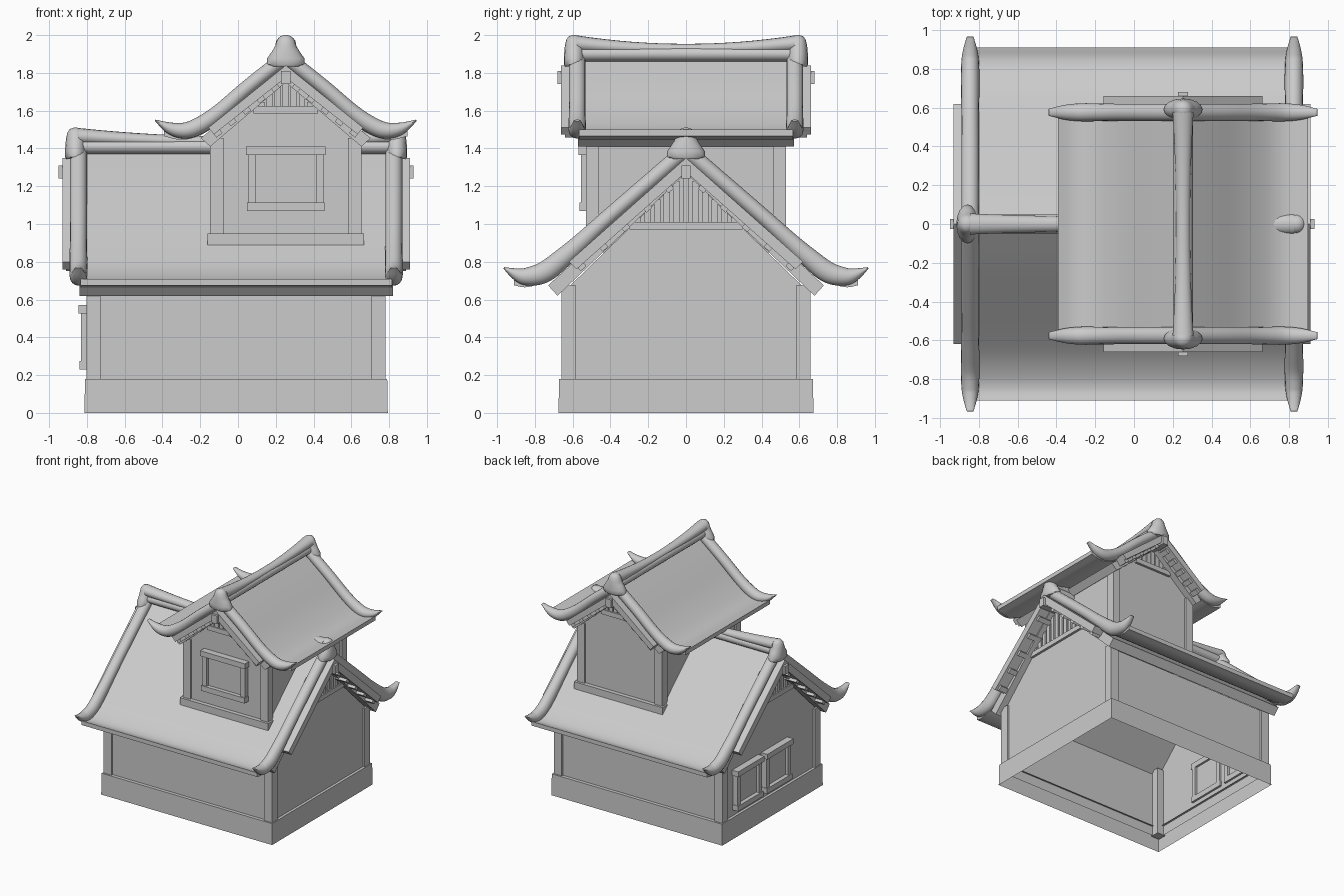
import bpy, bmesh, math
from mathutils import Vector

cube = bpy.data.objects.get("Cube")
if cube:
    bpy.data.objects.remove(cube, do_unlink=True)

grey = bpy.data.materials.new("plain grey")
grey.use_nodes = True
grey.diffuse_color = (0.6, 0.6, 0.6, 1)
grey.node_tree.nodes["Principled BSDF"].inputs["Base Color"].default_value = (0.6, 0.6, 0.6, 1)


# Frames turn (across, along the ridge, up) into world positions
def main_frame(u, w, z):
    return Vector((w - 0.01, u, z))


def tower_frame(u, w, z):
    return Vector((u + 0.253, w, z))


def finish(name, bm, smooth=False):
    bmesh.ops.recalc_face_normals(bm, faces=bm.faces)
    mesh = bpy.data.meshes.new(name)
    bm.to_mesh(mesh)
    bm.free()
    mesh.materials.append(grey)
    obj = bpy.data.objects.new(name, mesh)
    bpy.context.collection.objects.link(obj)
    if smooth:
        bpy.ops.object.select_all(action="DESELECT")
        obj.select_set(True)
        bpy.context.view_layer.objects.active = obj
        bpy.ops.object.shade_smooth_by_angle(angle=math.radians(40))
    return obj


def loft(name, rings, smooth=True, caps=True):
    bm = bmesh.new()
    loops = [[bm.verts.new(p) for p in ring] for ring in rings]
    n = len(loops[0])
    for a, b in zip(loops, loops[1:]):
        for i in range(n):
            bm.faces.new((a[i], a[(i + 1) % n], b[(i + 1) % n], b[i]))
    if caps:
        bm.faces.new(loops[0])
        bm.faces.new(loops[-1])
    return finish(name, bm, smooth)


def extrude(name, frame, profile, w0, w1, smooth=False, caps=True):
    return loft(name, [[frame(u, w, z) for u, z in profile] for w in (w0, w1)], smooth, caps)


def box(name, frame, u, w, z):
    extrude(name, frame, [(u[0], z[0]), (u[1], z[0]), (u[1], z[1]), (u[0], z[1])], *w)


def spline(pts, steps=5):
    """Catmull-Rom curve through the points."""
    p = [Vector(q) for q in pts]
    p = [2 * p[0] - p[1]] + p + [2 * p[-1] - p[-2]]
    out = []
    for a, b, c, d in zip(p, p[1:], p[2:], p[3:]):
        for k in range(steps):
            t = k / steps
            out.append(0.5 * (2 * b + (c - a) * t + (2 * a - 5 * b + 4 * c - d) * t * t
                              + (3 * b - a - 3 * c + d) * t ** 3))
    return out + [p[-2]]


def mirrored(half):
    return [(-u, z) for u, z in reversed(half[1:])] + list(half)


def band(top, bottom):
    """Closed gable-shaped strip from two half lines that start at the apex."""
    return mirrored(top) + mirrored(bottom)[::-1]


ANGLES = [2 * math.pi * i / 16 for i in range(16)]


def rake_roll(name, frame, side, w, path):
    # path items: across, up, radius, half width
    pts, rings = spline(path), []
    for i, p in enumerate(pts):
        t = pts[min(i + 1, len(pts) - 1)] - pts[max(i - 1, 0)]
        t = Vector((t[0], t[1])).normalized()
        rings.append([frame(side * (p[0] - t.y * p[2] * math.sin(a)), w + p[3] * math.cos(a),
                            p[1] + t.x * p[2] * math.sin(a)) for a in ANGLES])
    loft(name, rings)


def ridge(name, frame, half, z):
    # Straight lower roll and sagging cap
    for part, sag, r0, r1, lift in (("roll", 0, 0.05, 0, -0.005), ("cap", 0.03, 0.036, 0.018, 0.02)):
        rings = []
        for k in range(-8, 9):
            s = (k / 8) ** 2
            r = r0 + r1 * s
            rings.append([frame(r * math.cos(a), half * k / 8, z + lift + sag * s + r * 0.8 * math.sin(a))
                          for a in ANGLES])
        loft(name + "_" + part, rings)


FINIAL = [(-0.165, 0.085, 0.05), (-0.155, 0.1, 0.056), (-0.125, 0.1, 0.056), (-0.085, 0.072, 0.053),
          (-0.055, 0.055, 0.05), (-0.025, 0.046, 0.043), (-0.007, 0.03, 0.03), (0, 0.01, 0.01)]


def finial(name, frame, w, top):
    loft(name, [[frame(a * math.cos(t), w + b * math.sin(t), top + z) for t in ANGLES]
                for z, a, b in FINIAL])


def roof(name, frame, sheet, path, slab, beam, half, top, tie):
    # Curved covering, straight under layer, ridge
    curve = [tuple(p) for p in spline(sheet)]
    thick = 0.035
    extrude(name + "_covering", frame, band(curve, [(u, z - thick) for u, z in curve]),
            -half + 0.01, half - 0.01, True)
    extrude(name + "_under_layer", frame, band(*slab), -half + 0.005, half - 0.005)
    ridge(name + "_ridge", frame, half, top - 0.095)
    (u1, z1), (u0, z0) = beam[1][1], beam[1][0]
    for end in (-1, 1):
        finial(name + "_finial", frame, end * (half + 0.015), top)
        outer = end * (half + 0.085)
        extrude(name + "_rake_beam", frame, band(*beam), end * (half - 0.02), outer)
        zb = beam[1][0][1]
        box(name + "_ridge_beam_end", frame, (-0.025, 0.025), (end * half * 0.9, outer + end * 0.02),
            (zb - 0.035, zb + 0.035))
        # Purlin ends along the rake
        for side in (-1, 1):
            rake_roll(name + "_rake_roll", frame, side, end * half, path)
            d = Vector((u1 - u0, z1 - z0)).normalized()
            n = Vector((d.y, -d.x))
            for k in range(5):
                c = Vector((u0, z0)).lerp(Vector((u1, z1)), 0.16 + 0.2 * k)
                corners = [c + d * i * 0.02 + n * j for i, j in
                           ((-1, -0.02), (1, -0.02), (1, 0.022), (-1, 0.022))]
                extrude(name + "_purlin_end", frame, [(side * q.x, q.y) for q in corners],
                        end * (half - 0.1), outer - end * 0.02)
        # Gable lattice
        zt, ht, wall = tie
        box(name + "_gable_tie", frame, (-ht - 0.02, ht + 0.02), (end * (wall - 0.02), end * (wall + 0.02)),
            (zt - 0.04, zt))
        count = 2 * round(ht / 0.056) + 1
        for k in range(count):
            u = -ht + 2 * ht * (k + 0.5) / count
            peak = zt + (beam[1][0][1] - zt) * (1 - abs(u) / ht)
            box(name + "_gable_slat", frame, (u - 0.017, u + 0.017),
                (end * (wall - 0.01), end * (wall + 0.012)), (zt - 0.01, peak))


def body(name, frame, hu, hw, z0, eave, apex, post):
    # Thin gabled shell open underneath, with corner posts
    bm = bmesh.new()
    profile = [(-hu, z0), (-hu, eave), (0, apex), (hu, eave), (hu, z0)]
    ends = [[bm.verts.new(frame(u, w, z)) for u, z in profile] for w in (-hw, hw)]
    for i in (0, 3):
        bm.faces.new((ends[0][i], ends[0][i + 1], ends[1][i + 1], ends[1][i]))
    for e in ends:
        bm.faces.new(e)
    finish(name + "_walls", bm)
    for su in (-1, 1):
        for sw in (-1, 1):
            box(name + "_corner_post", frame, (su * (hu + 0.015 - post), su * (hu + 0.015)),
                (sw * (hw + 0.015 - post), sw * (hw + 0.015)), (z0, eave + 0.03))


def window(name, place, u, hw, z0, z1):
    # place: across, outward, up
    jamb = 0.04
    for s in (-1, 1):
        box(name + "_jamb", place, sorted((u + s * hw, u + s * (hw - jamb))), (-0.03, 0.03),
            (z0 + 0.03, z1 - 0.03))
    box(name + "_lintel", place, (u - hw - 0.01, u + hw + 0.01), (-0.03, 0.045), (z1 - 0.045, z1))
    box(name + "_sill", place, (u - hw - 0.005, u + hw + 0.005), (-0.03, 0.04), (z0, z0 + 0.045))
    box(name + "_pane", place, (u - hw + jamb, u + hw - jamb), (-0.005, 0.006), (z0 + 0.04, z1 - 0.04))


# Lower house
body("house", main_frame, 0.643, 0.777, 0.1, 0.645, 1.27, 0.075)
plinth = [[main_frame(sx * u, sy * w, z) for sx, sy in ((-1, -1), (1, -1), (1, 1), (-1, 1))]
          for u, w, z in ((0.675, 0.803, 0), (0.672, 0.8, 0.18), (0.63, 0.76, 0.18))]
loft("plinth", plinth, False, False)
roof("main_roof", main_frame,
     [(0, 1.37), (0.2, 1.2), (0.4, 1.02), (0.55, 0.885), (0.68, 0.775), (0.78, 0.718), (0.85, 0.7), (0.91, 0.71)],
     [(0.02, 1.375, 0.042, 0.045), (0.39, 1.055, 0.042, 0.045), (0.55, 0.91, 0.046, 0.045),
      (0.65, 0.822, 0.052, 0.047), (0.75, 0.745, 0.056, 0.048), (0.84, 0.722, 0.048, 0.045),
      (0.9, 0.735, 0.032, 0.036), (0.965, 0.768, 0.004, 0.018)],
     ([(0, 1.345), (0.73, 0.675)], [(0, 1.27), (0.68, 0.62)]),
     ([(0, 1.35), (0.62, 0.8)], [(0, 1.275), (0.58, 0.76)]),
     0.835, 1.51, (1.01, 0.28, 0.777))

# Upper tower
body("tower", tower_frame, 0.385, 0.515, 0.85, 1.425, 1.75, 0.07)
box("tower_base_band", tower_frame, (-0.415, 0.415), (-0.55, 0.55), (0.89, 0.95))
roof("tower_roof", tower_frame,
     [(0, 1.86), (0.15, 1.735), (0.3, 1.605), (0.42, 1.522), (0.5, 1.488), (0.57, 1.482), (0.645, 1.5)],
     [(0.02, 1.868, 0.04, 0.044), (0.2, 1.725, 0.04, 0.044), (0.35, 1.595, 0.042, 0.044),
      (0.45, 1.525, 0.045, 0.046), (0.53, 1.495, 0.043, 0.046), (0.61, 1.506, 0.032, 0.038),
      (0.692, 1.549, 0.004, 0.018)],
     ([(0, 1.815), (0.45, 1.455)], [(0, 1.75), (0.4, 1.41)]),
     ([(0, 1.84), (0.41, 1.51)], [(0, 1.775), (0.38, 1.475)]),
     0.576, 2.0, (1.625, 0.15, 0.515))

# Windows
window("tower_window", lambda u, d, z: Vector((u, -0.525 - d, z)), 0.253, 0.2, 1.07, 1.41)
for y in (0.33, -0.06):
    window("house_window", lambda u, d, z: Vector((-0.8 - d, u, z)), y, 0.165, 0.23, 0.57)
